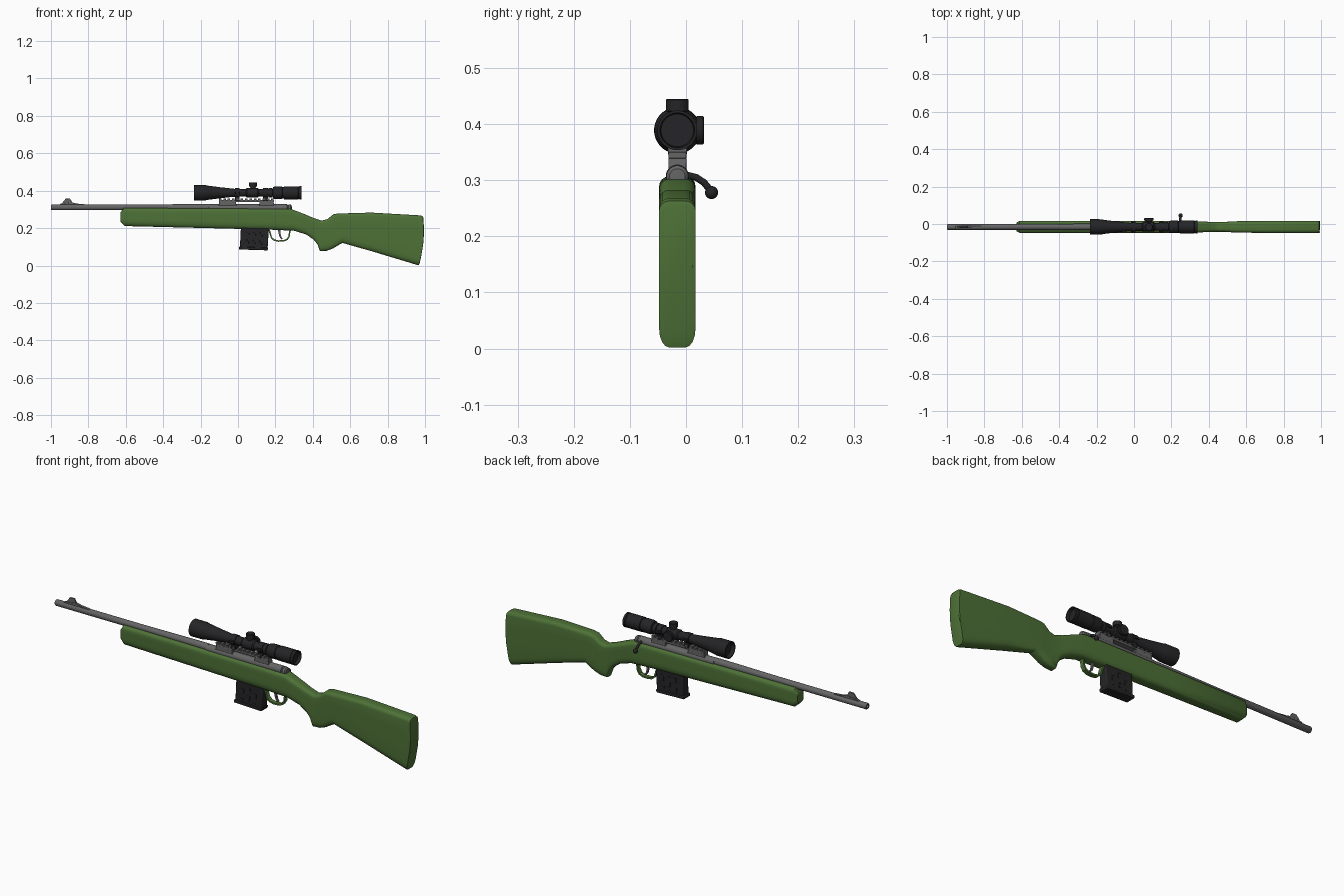
import bpy, bmesh, math
from mathutils import Matrix, Vector

if "Cube" in bpy.data.objects:
    bpy.data.objects.remove(bpy.data.objects["Cube"])

CY = -0.0155          # centre plane of the rifle
SCOPE_Z = 0.389


def material(name, rgb):
    m = bpy.data.materials.new(name)
    m.diffuse_color = (*rgb, 1)
    m.use_nodes = True
    m.node_tree.nodes["Principled BSDF"].inputs["Base Color"].default_value = m.diffuse_color
    return m


GREEN = material("green_stock", (0.075, 0.165, 0.038))
STEEL = material("grey_steel", (0.13, 0.13, 0.13))
BLACK = material("black_metal", (0.018, 0.018, 0.02))


def finish(bm, name, mat, angle=35, bevel=0):
    bmesh.ops.remove_doubles(bm, verts=bm.verts, dist=1e-5)
    bmesh.ops.recalc_face_normals(bm, faces=bm.faces)
    me = bpy.data.meshes.new(name)
    bm.to_mesh(me)
    bm.free()
    me.materials.append(mat)
    ob = bpy.data.objects.new(name, me)
    bpy.context.collection.objects.link(ob)
    bpy.ops.object.select_all(action='DESELECT')
    ob.select_set(True)
    bpy.context.view_layer.objects.active = ob
    bpy.ops.object.shade_smooth_by_angle(angle=math.radians(angle))
    if bevel:
        b = ob.modifiers.new("bevel", 'BEVEL')
        b.width, b.segments = bevel, 2
    return ob


def skin(rings, name, mat, angle=35):
    """Join equal rings of points with quads and cap both ends."""
    bm = bmesh.new()
    vs = [[bm.verts.new(p) for p in r] for r in rings]
    n = len(vs[0])
    for a, b in zip(vs, vs[1:]):
        for i in range(n):
            j = (i + 1) % n
            bm.faces.new((a[i], a[j], b[j], b[i]))
    bm.faces.new(vs[0])
    bm.faces.new(vs[-1])
    return finish(bm, name, mat, angle)


def lathe(name, prof, origin, axis, mat, n=24):
    """Turn (distance, radius) pairs around an axis."""
    rot = Vector((0, 0, 1)).rotation_difference(Vector(axis)).to_matrix()
    o = Vector(origin)
    rings = [[o + rot @ Vector((r * math.cos(2 * math.pi * (i + .5) / n),
                                r * math.sin(2 * math.pi * (i + .5) / n), t))
              for i in range(n)] for t, r in prof]
    return skin(rings, name, mat)


def prism(name, outline, width, mat, bevel=0, y=CY):
    """Extrude an x-z outline across the rifle."""
    bm = bmesh.new()
    f = bm.faces.new([bm.verts.new((x, y - width / 2, z)) for x, z in outline])
    ext = bmesh.ops.extrude_face_region(bm, geom=[f])['geom']
    bmesh.ops.translate(bm, vec=(0, width, 0),
                        verts=[v for v in ext if isinstance(v, bmesh.types.BMVert)])
    return finish(bm, name, mat, 35, bevel)


def box(x0, x1, z0, z1):
    return [(x0, z0), (x1, z0), (x1, z1), (x0, z1)]


# --- stock: rounded sections lofted from fore-end to butt
def section(xt, zt, xb, zb, hw, bulge=0):
    h = zt - zb
    ry, rb, rt = hw * .55, min(.034, h * .3), min(.018, h * .25)
    half = []
    for k in range(5):
        a = math.radians(-90 + 22.5 * k)
        half.append((hw - ry + ry * math.cos(a), zb + rb + rb * math.sin(a)))
    half += [(hw, zb + h * t) for t in (.4, .55, .7)]
    for k in range(5):
        a = math.radians(22.5 * k)
        half.append((hw - ry + ry * math.cos(a), zt - rt + rt * math.sin(a)))
    ring = half + [(-y, z) for y, z in reversed(half)]
    out = []
    for y, z in ring:
        t = (z - zb) / h
        out.append((xb + (xt - xb) * t + bulge * 4 * t * (1 - t), CY + y, z))
    return out


stations = [
    (-.627, .285, -.627, .232, .024), (-.612, .307, -.606, .211, .0325),
    (-.2, .306, -.2, .201, .0325), (.168, .304, .168, .192, .0325),
    (.285, .302, .30, .186, .032), (.355, .275, .365, .166, .029),
    (.40, .256, .405, .138, .027), (.43, .246, .425, .113, .026),
    (.448, .240, .438, .077, .026), (.478, .248, .475, .079, .026),
    (.51, .274, .507, .091, .028), (.535, .278, .558, .121, .030),
    (.713, .283, .713, .077, .0325), (.975, .268, .955, .004, .0325, .013),
    (.988, .263, .967, .002, .0325, .013), (.991, .255, .971, .012, .026, .011)]
skin([section(*s) for s in stations], "stock", GREEN, 40)

# --- barrel with bore, receiver and bolt
X = (1, 0, 0)
lathe("barrel", [(-.96, 0), (-.96, .007), (-.999, .008), (-1, .013), (-.996, .0155),
                 (-.5, .0155), (-.2, .018), (-.15, .018)], (0, CY, .311), X, STEEL)
lathe("receiver", [(-.158, .016), (-.155, .0205), (.262, .0205), (.265, .017)],
      (0, CY, .3075), X, STEEL)
lathe("bolt_shroud", [(.25, .018), (.268, .018), (.271, .0205), (.282, .0195),
                      (.287, .014), (.288, 0)], (0, CY, .3065), X, STEEL)

path = [(.245, CY, .309), (.246, .002, .309), (.247, .018, .305),
        (.248, .032, .296), (.249, .045, .280)]
rings = []
for i, p in enumerate(path):
    d = Vector(path[min(i + 1, 4)]) - Vector(path[max(i - 1, 0)])
    up = d.normalized().cross(Vector(X))
    rings.append([Vector(p) + .0062 * (up * math.cos(a) + Vector(X) * math.sin(a))
                  for a in [2 * math.pi * k / 12 for k in range(12)]])
skin(rings, "bolt_handle", BLACK)
bm = bmesh.new()
bmesh.ops.create_uvsphere(bm, u_segments=16, v_segments=10, radius=.0117,
                          matrix=Matrix.Translation((.249, .0455, .278)))
finish(bm, "bolt_knob", BLACK, 60)

# --- front sight
prism("sight_ramp", [(-.96, .318), (-.81, .318), (-.815, .327), (-.86, .331),
                     (-.89, .338), (-.95, .330)], .013, STEEL, .001)
prism("sight_blade", [(-.945, .328), (-.885, .335), (-.898, .358), (-.922, .357)],
      .008, STEEL, .001)

# --- scope rail with teeth and two bases
prism("rail", box(-.102, .192, .339, .350), .032, STEEL, .001)
for i in range(13):
    x = -.102 + i * .0233
    prism(f"rail_tooth_{i}", box(x, x + .0135, .349, .358), .034, STEEL, .001)
for name, a, b in (("front_base", -.104, -.008), ("rear_base", .112, .194)):
    prism(name, [(a, .318), (b, .318), (b - .004, .341), (a + .004, .341)], .032, STEEL, .002)

# --- scope body with recessed lenses
lathe("scope_body", [(-.215, 0), (-.215, .035), (-.235, .037), (-.235, .0415),
                     (-.172, .0410), (-.165, .0385), (-.09, .029), (-.02, .0215),
                     (.135, .0205), (.185, .021), (.187, .030), (.198, .034),
                     (.235, .034), (.237, .031), (.245, .031), (.247, .035),
                     (.322, .035), (.324, .033), (.328, .033), (.330, .0355),
                     (.340, .0355), (.340, .031), (.325, .029), (.325, 0)],
      (0, CY, SCOPE_Z), X, BLACK, 32)
lathe("scope_saddle", [(.042, .021), (.048, .026), (.105, .026), (.111, .021)],
      (0, CY, SCOPE_Z), X, BLACK)
lathe("zoom_ring", [(.163, .021), (.164, .026), (.181, .026), (.182, .021)],
      (0, CY, SCOPE_Z), X, BLACK)

# --- adjustment turrets
for name, axis, top, r in (("top_turret", (0, 0, 1), .056, .0205),
                           ("side_turret", (0, 1, 0), .0475, .0255)):
    lathe(name, [(.0, .014), (.027, .014), (.028, r * .8), (.033, r * .8), (.034, r),
                 (top - .002, r), (top, r - .002)], (.080, CY, SCOPE_Z), axis, BLACK)

# --- scope rings clamped to the rail
for name, x in (("front_ring", -.004), ("rear_ring", .147)):
    lathe(name, [(-.013, .020), (-.013, .0255), (.013, .0255), (.013, .020)],
          (x, CY, SCOPE_Z), X, BLACK)
    prism(name + "_foot", box(x - .013, x + .013, .345, .376), .034, BLACK, .002)
    for side in (-1, 1):
        prism(f"{name}_lug_{side}", box(x - .011, x + .011, SCOPE_Z - .006, SCOPE_Z + .006),
              .009, BLACK, .001, CY + side * .027)

# --- magazine with ribs and floor plate
prism("magazine", [(.010, .092), (.158, .088), (.166, .215), (.016, .215)], .046, BLACK, .005)
prism("magazine_floor", [(.004, .086), (.158, .081), (.162, .095), (.006, .101)],
      .052, BLACK, .003)
for i in range(3):
    x = .045 + i * .035
    prism(f"magazine_rib_{i}", [(x, .11), (x + .012, .11), (x + .016, .18), (x + .004, .18)],
          .049, BLACK, .001)

# --- trigger guard and trigger
loop = [(.160, .196), (.168, .172), (.176, .146), (.192, .132), (.215, .127),
        (.245, .128), (.266, .137), (.277, .155), (.279, .172), (.284, .192)]
inner = []
for x, z in reversed(loop):
    d = (Vector((.224, .196)) - Vector((x, z))).normalized() * .008
    inner.append((x + d.x, z + d.y))
prism("trigger_guard", loop + inner, .022, GREEN)
prism("trigger", [(.212, .196), (.228, .196), (.227, .172), (.231, .155), (.240, .142),
                  (.233, .140), (.222, .153), (.217, .172)], .011, STEEL, .001)
